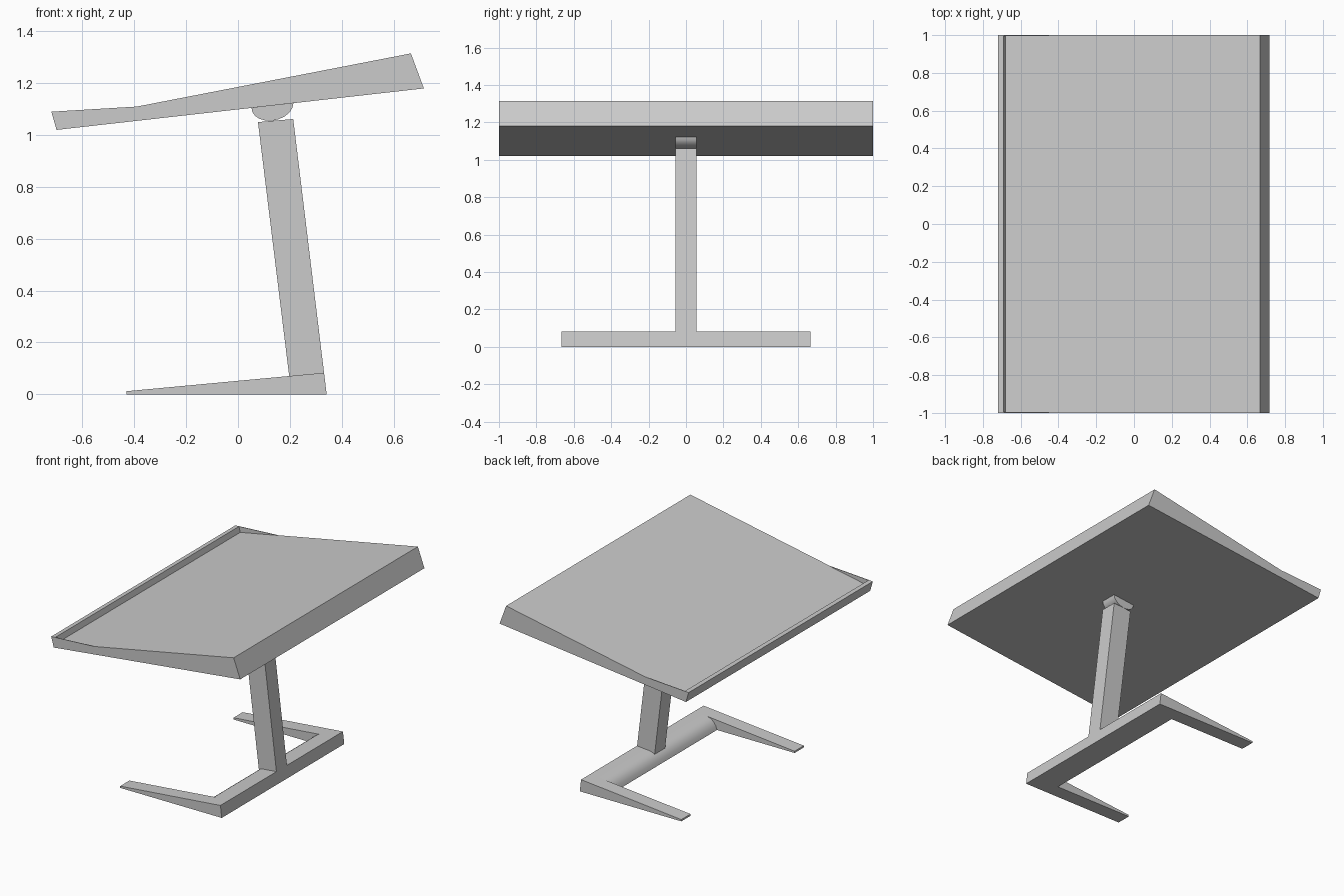
import bpy
import bmesh
import math
from mathutils import Vector

cube = bpy.data.objects.get("Cube")
if cube:
    bpy.data.objects.remove(cube, do_unlink=True)

grey = bpy.data.materials.new("plain_grey")
grey.use_nodes = True
GREY = (0.6, 0.6, 0.6, 1.0)
grey.diffuse_color = GREY
grey.node_tree.nodes["Principled BSDF"].inputs["Base Color"].default_value = GREY


def prism(name, profile, y_min, y_max, smooth=False):
    """Extrude an (x, z) profile along y."""
    bm = bmesh.new()
    face = bm.faces.new([bm.verts.new((x, y_min, z)) for x, z in profile])
    grown = bmesh.ops.extrude_face_region(bm, geom=[face])["geom"]
    moved = [g for g in grown if isinstance(g, bmesh.types.BMVert)]
    bmesh.ops.translate(bm, verts=moved, vec=Vector((0, y_max - y_min, 0)))
    bmesh.ops.recalc_face_normals(bm, faces=bm.faces)
    mesh = bpy.data.meshes.new(name)
    bm.to_mesh(mesh)
    bm.free()
    mesh.materials.append(grey)
    obj = bpy.data.objects.new(name, mesh)
    bpy.context.collection.objects.link(obj)
    if smooth:
        bpy.ops.object.select_all(action="DESELECT")
        obj.select_set(True)
        bpy.context.view_layer.objects.active = obj
        bpy.ops.object.shade_smooth_by_angle(angle=math.radians(32))
    return obj


# Sloping top with a raised stop along its low edge
lip_outer, lip_inner = (-0.72, 1.09), (-0.69, 1.092)
groove, rise = (-0.68, 1.054), (-0.39, 1.11)
prism("tabletop", [(-0.70, 1.02), (0.717, 1.18), (0.667, 1.315),
                   rise, groove, lip_inner, lip_outer], -1, 1)

# Thin cheeks closing the ends of the groove
for side, y in (("front", -1), ("back", 0.996)):
    prism(side + "_groove_cheek", [groove, rise, lip_inner], y, y + 0.004)

# Rounded pivot under the top
pivot = []
for i in range(11):
    a = math.pi * (1 + i / 10)
    dx = 0.081 * math.cos(a)
    pivot.append((0.133 + dx, 1.114 + 0.113 * dx + 0.058 * math.sin(a)))
prism("pivot", pivot, -0.057, 0.057, smooth=True)

# Leaning column, flush with the outer face of the base
prism("column", [(0.077, 1.05), (0.213, 1.062), (0.338, 0.033), (0.203, 0.025)],
      -0.057, 0.057)

# Wedge feet at both ends of the base
foot = [(-0.43, 0), (0.342, 0), (0.332, 0.083), (-0.43, 0.012)]
prism("front_foot", foot, -0.665, -0.565)
prism("back_foot", foot, 0.565, 0.665)

# Crossbar with a rounded inner edge
prism("crossbar", [(0.16, 0), (0.342, 0), (0.332, 0.083), (0.235, 0.074),
                   (0.209, 0.067), (0.186, 0.05), (0.169, 0.026)],
      -0.565, 0.565, smooth=True)
